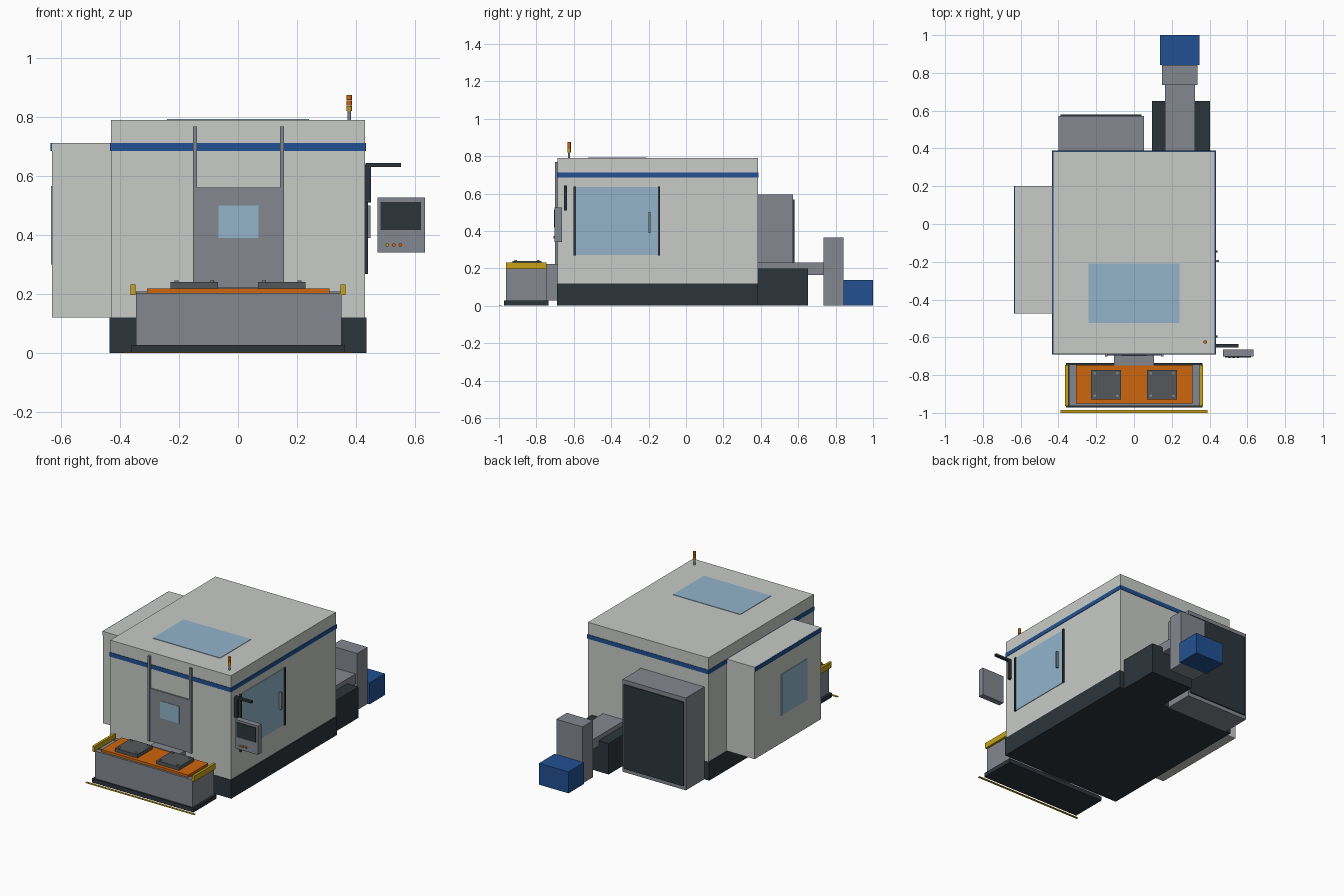
import bpy
from mathutils import Vector

cube = bpy.data.objects.get("Cube")
if cube:
    bpy.data.objects.remove(cube, do_unlink=True)


def material(name, rgb):
    """Flat colour given as 0-255 screen values, stored linear."""
    lin = [((c / 255 + 0.055) / 1.055) ** 2.4 for c in rgb] + [1]
    m = bpy.data.materials.new(name)
    m.use_nodes = True
    m.diffuse_color = lin
    m.node_tree.nodes["Principled BSDF"].inputs["Base Color"].default_value = lin
    return m


PANEL = material("light grey panel", (200, 203, 199))
STEEL = material("mid grey steel", (131, 135, 143))
DARK = material("dark slate", (44, 53, 59))
BLUE = material("blue", (33, 80, 145))
GLASS = material("pale blue glass", (147, 180, 202))
ORANGE = material("orange", (206, 102, 14))
YELLOW = material("yellow", (200, 162, 22))
IRON = material("dark grey iron", (84, 88, 92))


def box(name, mat, x, y, z):
    """Box from three (low, high) ranges."""
    lo, hi = Vector((x[0], y[0], z[0])), Vector((x[1], y[1], z[1]))
    bpy.ops.mesh.primitive_cube_add(size=1, location=(lo + hi) / 2)
    ob = bpy.context.object
    ob.name = name
    for v in ob.data.vertices:
        v.co = v.co * (hi - lo)
    ob.data.materials.append(mat)
    return ob


def cylinder(name, mat, centre, radius, depth, along_y=False):
    bpy.ops.mesh.primitive_cylinder_add(
        vertices=16, radius=radius, depth=depth, location=centre,
        rotation=(1.5708 if along_y else 0, 0, 0))
    ob = bpy.context.object
    ob.name = name
    ob.data.materials.append(mat)
    bpy.ops.object.shade_smooth_by_angle()
    return ob


# Main enclosure, plinth and surrounding stripe
box("plinth", DARK, (-.435, .435), (-.69, .385), (0, .12))
box("enclosure", PANEL, (-.43, .43), (-.687, .385), (.12, .79))
box("enclosure_stripe", BLUE, (-.433, .433), (-.69, .388), (.685, .712))
box("roof_window", GLASS, (-.24, .24), (-.525, -.21), (.788, .793))

# Side cabinet with its window and stripe
box("side_cabinet", PANEL, (-.63, -.43), (-.475, .2), (.12, .712))
box("side_cabinet_stripe", BLUE, (-.635, -.629), (-.475, .2), (.685, .711))
box("side_cabinet_window", GLASS, (-.634, -.629), (-.33, -.07), (.3, .565))

# Operator door on the right-hand side
box("operator_window", GLASS, (.428, .434), (-.59, -.15), (.27, .635))
for i, y in enumerate((-.595, -.145)):
    box(f"operator_door_post_{i}", DARK, (.428, .441), (y - .006, y + .006), (.268, .637))
box("operator_door_handle", STEEL, (.43, .449), (-.2, -.19), (.39, .5))

# Front loading door with guide rails
box("loading_door", STEEL, (-.153, .155), (-.696, -.68), (.22, .56))
box("loading_door_window", GLASS, (-.066, .07), (-.699, -.69), (.39, .5))
for i, x in enumerate((-.146, .149)):
    box(f"door_rail_{i}", STEEL, (x - .007, x + .007), (-.701, -.68), (.22, .768))

# Pallet changer table
box("table_neck", STEEL, (-.105, .105), (-.75, -.68), (.027, .222))
box("table_foot", DARK, (-.36, .363), (-.972, -.735), (0, .027))
box("table_body", STEEL, (-.345, .35), (-.963, -.745), (.027, .203))
box("table_top", ORANGE, (-.308, .31), (-.95, -.747), (.2, .218))
for i, y in enumerate((-.93, -.777)):
    box(f"table_slide_{i}", STEEL, (-.345, .35), (y - .004, y + .004), (.2, .208))
box("floor_marking", YELLOW, (-.388, .388), (-1, -.986), (0, .004))
for side in (-1, 1):
    x = side * .148
    box(f"pallet_{side}", IRON, (x - .08, x + .08), (-.928, -.773), (.218, .24))
    for dx in (-.06, .06):
        for y in (-.91, -.79):
            cylinder("pallet_bolt", STEEL, (x + dx, y, .241), .007, .008)
    x = side * .356
    box(f"table_guard_{side}", YELLOW, (x - .008, x + .008), (-.963, -.747), (.196, .232))

# Signal tower
tower = (.377, -.625)
cylinder("signal_pole", STEEL, (*tower, .805), .006, .034)
for i, mat in enumerate((YELLOW, ORANGE, ORANGE)):
    cylinder(f"signal_lamp_{i}", mat, (*tower, .829 + i * .0185), .009, .017)

# Control pendant on its swing arm
box("arm_bracket", DARK, (.43, .45), (-.653, -.635), (.51, .632))
box("swing_arm", DARK, (.432, .552), (-.653, -.635), (.63, .644))
box("control_panel", STEEL, (.472, .633), (-.702, -.664), (.34, .526))
box("control_screen", DARK, (.483, .62), (-.706, -.7), (.417, .512))
for i, mat in enumerate((YELLOW, ORANGE, ORANGE)):
    cylinder(f"control_button_{i}", mat, (.506 + i * .022, -.704, .366), .006, .01, True)

# Electrical cabinet at the back
box("electrical_cabinet", STEEL, (-.4, .052), (.385, .573), (0, .595))
box("electrical_cabinet_door", DARK, (-.388, .04), (.57, .58), (.025, .567))

# Chip conveyor, discharge tower and bin
box("coolant_tank", DARK, (.095, .402), (.385, .652), (0, .2))
box("chip_conveyor", STEEL, (.165, .323), (.38, .74), (.165, .23))
box("conveyor_tower", STEEL, (.149, .335), (.735, .842), (0, .365))
box("chip_bin", BLUE, (.138, .348), (.842, 1), (0, .138))
